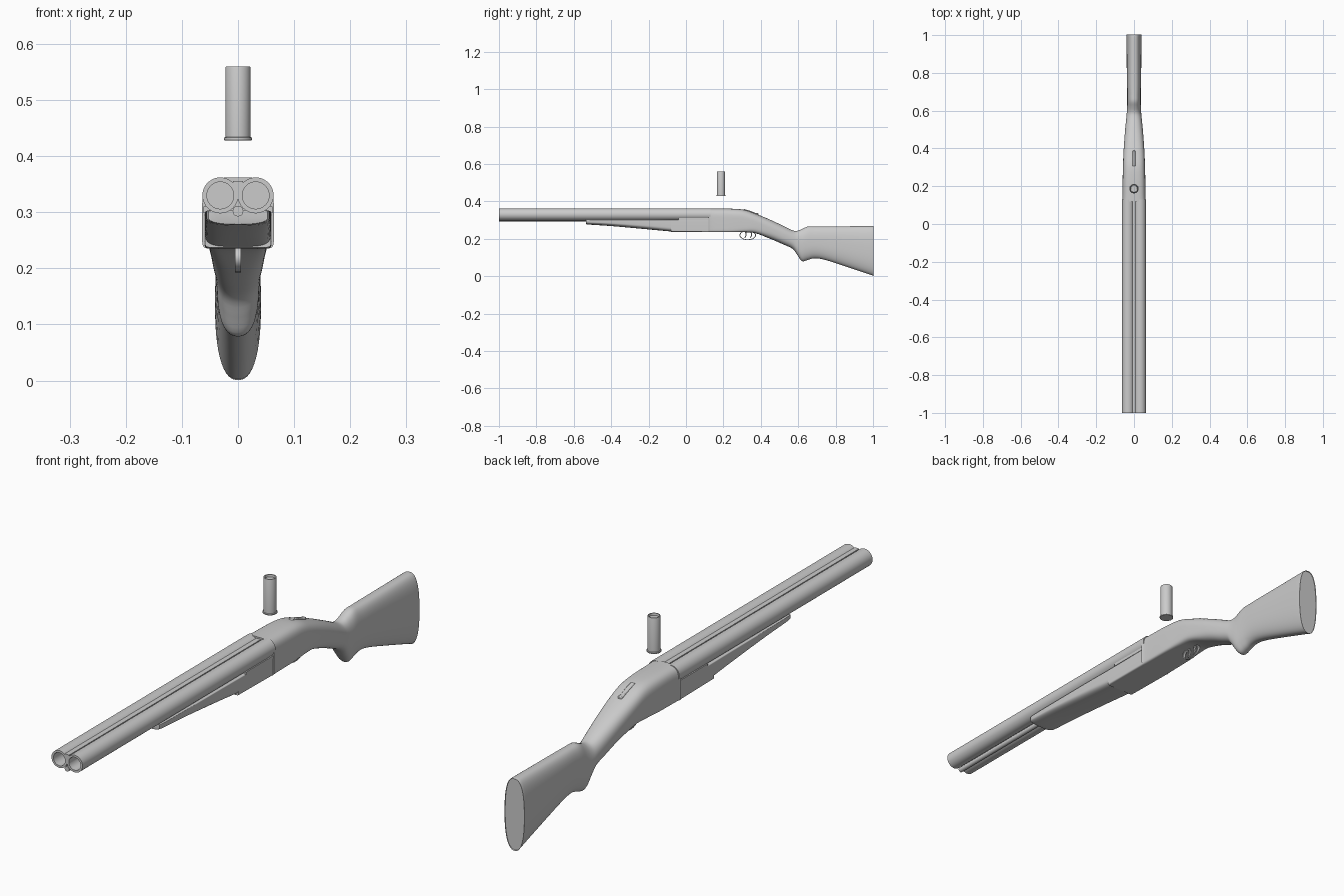
import bpy, bmesh
from math import cos, sin, pi, copysign
from mathutils import Vector, Matrix

old = bpy.data.objects.get("Cube")
if old:
    bpy.data.objects.remove(old, do_unlink=True)

grey = bpy.data.materials.new("plain_grey")
grey.use_nodes = True
COLOUR = (0.6, 0.6, 0.6, 1)
grey.diffuse_color = COLOUR
grey.node_tree.nodes["Principled BSDF"].inputs["Base Color"].default_value = COLOUR


def finish(name, bm, angle=0.6):
    bmesh.ops.recalc_face_normals(bm, faces=bm.faces[:])
    mesh = bpy.data.meshes.new(name)
    bm.to_mesh(mesh)
    bm.free()
    ob = bpy.data.objects.new(name, mesh)
    bpy.context.collection.objects.link(ob)
    mesh.materials.append(grey)
    bpy.ops.object.select_all(action='DESELECT')
    ob.select_set(True)
    bpy.context.view_layer.objects.active = ob
    bpy.ops.object.shade_smooth_by_angle(angle=angle)
    return ob


def bridge(bm, rings, closed=False):
    pairs = list(zip(rings, rings[1:]))
    if closed:
        pairs.append((rings[-1], rings[0]))
    for a, b in pairs:
        for i in range(len(a)):
            j = (i + 1) % len(a)
            bm.faces.new((a[i], a[j], b[j], b[i]))


def superpower(v, n):
    return copysign(abs(v) ** (2 / n), v)


def loft(name, stations, steps=4, sides=48):
    """Stations: y, top, bottom, half width, roundness above, roundness below."""
    bm = bmesh.new()
    rows = []
    last = len(stations) - 1
    for k in range(last):
        p0, p1, p2, p3 = [stations[min(max(k + d, 0), last)] for d in (-1, 0, 1, 2)]
        for s in range(steps):
            t = s / steps
            rows.append([b + (c - a) * t / 2 + (2 * a - 5 * b + 4 * c - d) * t * t / 2
                         + (3 * b - a - 3 * c + d) * t ** 3 / 2
                         for a, b, c, d in zip(p0, p1, p2, p3)])
    rows.append(stations[-1])
    rings = []
    for y, top, low, half, up, down in rows:
        ring = []
        for i in range(sides):
            a = 2 * pi * (i + 0.5) / sides
            n = up if sin(a) > 0 else down
            ring.append(bm.verts.new((half * superpower(cos(a), n), y,
                                      (top + low) / 2 + (top - low) / 2 * superpower(sin(a), n))))
        rings.append(ring)
    bridge(bm, rings)
    bm.faces.new(rings[0])
    bm.faces.new(rings[-1])
    return finish(name, bm)


def lathe(name, profile, centre, along_y=False, sides=40):
    """Closed (radius, height) profile turned about an axis."""
    bm = bmesh.new()
    rings = []
    for r, h in profile:
        rings.append([])
        for i in range(sides):
            c, s = r * cos(2 * pi * i / sides), r * sin(2 * pi * i / sides)
            rings[-1].append(bm.verts.new(Vector((c, h, s) if along_y else (c, s, h)) + Vector(centre)))
    bridge(bm, rings)
    bm.faces.new(rings[0])
    bm.faces.new(rings[-1])
    return finish(name, bm)


def plate(name, outline, x, thick):
    """Outline of (y, z) points given thickness across x."""
    bm = bmesh.new()
    rings = [[bm.verts.new((x + s * thick / 2, y, z)) for y, z in outline] for s in (-1, 1)]
    bridge(bm, rings)
    bm.faces.new(rings[0])
    bm.faces.new(rings[1])
    return finish(name, bm)


def box(name, y0, y1, z0, z1, x, width):
    return plate(name, [(y0, z0), (y1, z0), (y1, z1), (y0, z1)], x, width)


# Receiver and stock in one flowing body
loft("receiver_and_stock", [
    (0.12, 0.362, 0.235, 0.064, 3.6, 14),
    (0.14, 0.362, 0.235, 0.061, 3.6, 14),
    (0.24, 0.361, 0.235, 0.060, 3.4, 12),
    (0.31, 0.355, 0.235, 0.058, 3.2, 8),
    (0.37, 0.335, 0.230, 0.056, 2.9, 5),
    (0.45, 0.302, 0.200, 0.051, 2.6, 3),
    (0.52, 0.269, 0.170, 0.045, 2.4, 2.6),
    (0.57, 0.245, 0.146, 0.040, 2.3, 2.4),
    (0.595, 0.243, 0.113, 0.038, 2.3, 2.4),
    (0.62, 0.252, 0.080, 0.037, 2.4, 2.4),
    (0.65, 0.265, 0.086, 0.036, 2.5, 2.4),
    (0.685, 0.266, 0.095, 0.036, 2.5, 2.4),
    (0.74, 0.266, 0.088, 0.037, 2.6, 2.4),
    (0.86, 0.267, 0.050, 0.039, 2.6, 2.4),
    (0.99, 0.268, 0.006, 0.041, 2.6, 2.4),
    (1.0, 0.266, 0.001, 0.040, 2.6, 2.4)])

# Flat action bar under the breech, and tapering fore-end
loft("action_bar", [(-0.08, 0.302, 0.237, 0.059, 20, 14), (0.13, 0.302, 0.235, 0.060, 20, 14)], 1)
loft("fore_end", [
    (-0.535, 0.303, 0.280, 0.050, 20, 2.4),
    (-0.52, 0.303, 0.276, 0.056, 20, 2.4),
    (-0.40, 0.303, 0.268, 0.058, 20, 2.6),
    (-0.20, 0.303, 0.250, 0.059, 20, 3.2),
    (-0.08, 0.302, 0.239, 0.059, 20, 4)])

# Twin hollow barrels with side rails at the breech
for side, x in (("left", 0.0315), ("right", -0.0315)):
    lathe(side + "_barrel", [(0.024, -0.2), (0.024, -1), (0.032, -1), (0.032, 0.13)],
          (x, 0, 0.33), True)
    box(side + "_breech_rail", -0.04, 0.12, 0.299, 0.31, x * 1.78, 0.01)

# Ribs joining the barrels
box("top_rib", -1, 0.13, 0.325, 0.356, 0, 0.018)
lathe("lower_rib", [(0.0095, -1), (0.0095, 0.13)], (0, 0, 0.302), True, 20)

# Top opening lever following the slope of the receiver
lever = plate("top_lever", [(0.30, 0.350), (0.31, 0.359), (0.34, 0.351), (0.375, 0.337),
                            (0.388, 0.337), (0.388, 0.322), (0.34, 0.335)], 0, 0.016)
bevel = lever.modifiers.new("soft_edges", 'BEVEL')
bevel.width = 0.003
bevel.segments = 2

# Trigger guard loop and two triggers
bm = bmesh.new()
rings = []
for i in range(32):
    a = 2 * pi * i / 32
    rings.append([bm.verts.new((x, 0.33 + ry * cos(a), 0.219 + rz * sin(a)))
                  for x, ry, rz in ((-0.005, 0.044, 0.026), (0.005, 0.044, 0.026),
                                    (0.005, 0.040, 0.022), (-0.005, 0.040, 0.022))])
bridge(bm, rings, True)
finish("trigger_guard", bm)
for name, y in (("front_trigger", 0.315), ("rear_trigger", 0.345)):
    plate(name, [(y, 0.24), (y + 0.008, 0.24), (y + 0.009, 0.218), (y + 0.001, 0.203),
                 (y - 0.003, 0.204), (y + 0.003, 0.219)], 0, 0.006)

# Upright cartridge floating above the breech
lathe("cartridge", [(0.024, 0.428), (0.025, 0.429), (0.025, 0.433), (0.0225, 0.434),
                    (0.0225, 0.557), (0.0215, 0.56), (0.018, 0.56), (0.017, 0.552)],
      (0, 0.187, 0))
